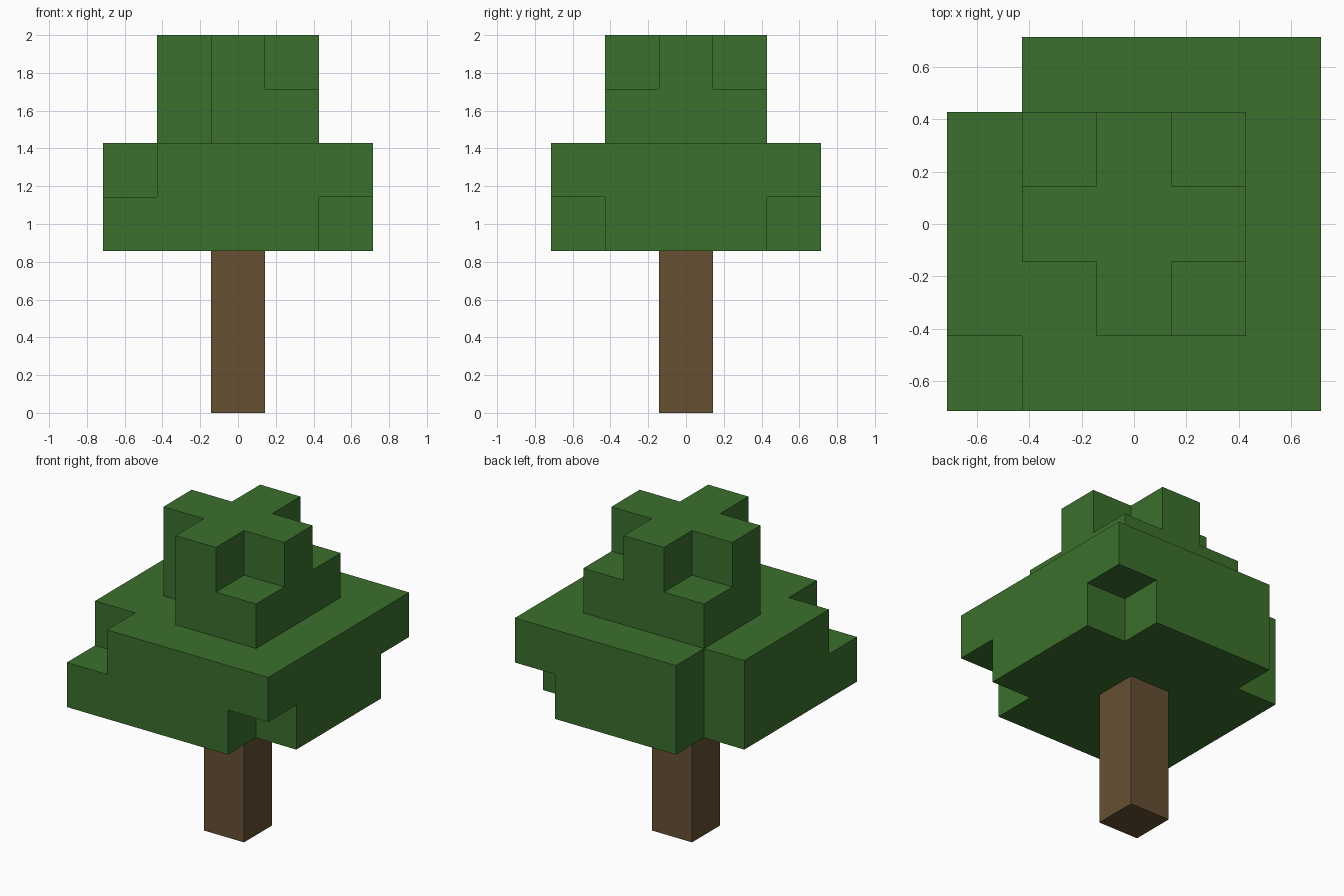
import bpy
import bmesh
from mathutils import Vector

cube = bpy.data.objects.get("Cube")
if cube:
    bpy.data.objects.remove(cube, do_unlink=True)

U = 2 / 7  # block size


def material(name, rgb):
    mat = bpy.data.materials.new(name)
    mat.use_nodes = True
    color = (*rgb, 1)
    mat.diffuse_color = color
    bsdf = next(n for n in mat.node_tree.nodes if n.type == "BSDF_PRINCIPLED")
    bsdf.inputs["Base Color"].default_value = color
    return mat


def layer(level, radius, missing):
    """Square layer of blocks without the listed corners."""
    span = range(-radius, radius + 1)
    return {(x, y, level) for x in span for y in span
            if (x, y) not in missing}


def block_object(name, cells, mat):
    """Outer skin of a set of blocks, merged into large flat faces."""
    bm = bmesh.new()
    for cell in cells:
        center = Vector(cell) + Vector((0, 0, 0.5))
        for axis in range(3):
            for side in (-1, 1):
                normal = Vector((0, 0, 0))
                normal[axis] = side
                if tuple(int(c + n) for c, n in zip(cell, normal)) in cells:
                    continue
                a = Vector((0, 0, 0))
                a[(axis + 1) % 3] = 0.5
                b = normal.cross(a)
                mid = center + normal / 2
                corners = (mid - a - b, mid + a - b, mid + a + b, mid - a + b)
                bm.faces.new([bm.verts.new(p * U) for p in corners])
    bmesh.ops.remove_doubles(bm, verts=bm.verts, dist=0.001)
    bmesh.ops.dissolve_limit(bm, angle_limit=0.01, verts=bm.verts,
                             edges=bm.edges)
    mesh = bpy.data.meshes.new(name)
    bm.to_mesh(mesh)
    bm.free()
    mesh.materials.append(mat)
    obj = bpy.data.objects.new(name, mesh)
    bpy.context.collection.objects.link(obj)
    return obj


bark = material("bark brown", (0.133, 0.080, 0.033))
leaf = material("leaf green", (0.044, 0.162, 0.026))

# Trunk
block_object("trunk", {(0, 0, z) for z in range(3)}, bark)

# Foliage: two wide layers, then two narrow ones, with corners missing
foliage = (
    layer(3, 2, [(2, -2), (2, 2), (-2, 2)])
    | layer(4, 2, [(-2, -2), (-2, 2)])
    | layer(5, 1, [(-1, -1)])
    | layer(6, 1, [(-1, -1), (1, -1), (1, 1), (-1, 1)])
)
block_object("foliage", foliage, leaf)
